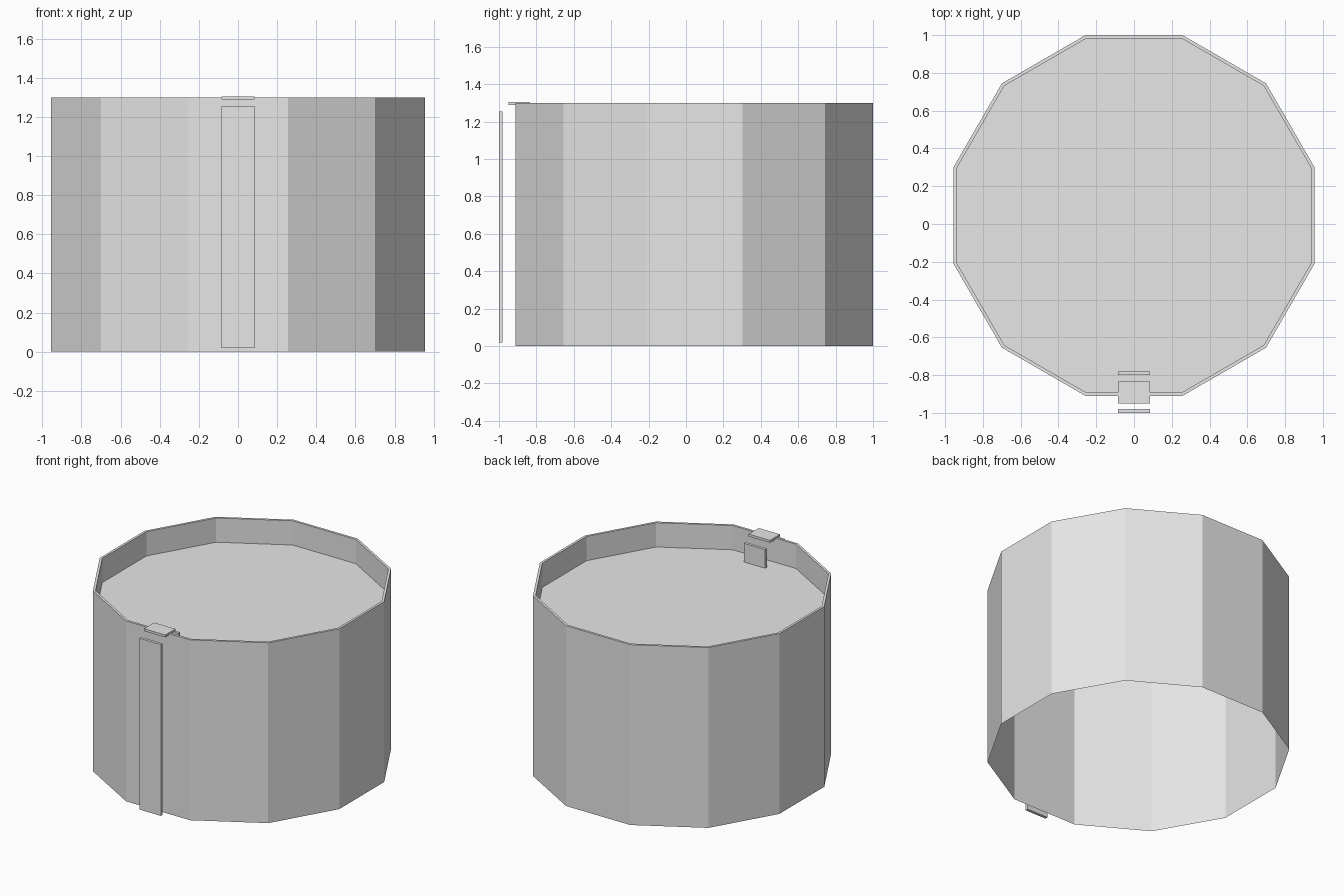
import bpy
import bmesh
from math import sin, cos, pi

cube = bpy.data.objects.get("Cube")
if cube:
    bpy.data.objects.remove(cube, do_unlink=True)

SIDES = 12
CENTRE_Y = 0.045
OUTER_R, INNER_R = 0.989, 0.971
HEIGHT, WATER_Z = 1.30, 1.125

grey = bpy.data.materials.new("light_grey")
grey.use_nodes = True
grey.diffuse_color = (0.8, 0.8, 0.8, 1)
grey.node_tree.nodes["Principled BSDF"].inputs["Base Color"].default_value = (0.8, 0.8, 0.8, 1)


def finish(name, bm):
    mesh = bpy.data.meshes.new(name)
    bm.to_mesh(mesh)
    bm.free()
    mesh.materials.append(grey)
    obj = bpy.data.objects.new(name, mesh)
    bpy.context.collection.objects.link(obj)
    return obj


def ring(bm, radius, z):
    # Twelve-sided ring with a flat side facing the front
    angles = [2 * pi * (i + 0.5) / SIDES for i in range(SIDES)]
    return [bm.verts.new((radius * cos(a), CENTRE_Y + radius * sin(a), z)) for a in angles]


def plate(name, y0, y1, z0, z1, half_width=0.085):
    bm = bmesh.new()
    bmesh.ops.create_cube(bm, size=1)
    bmesh.ops.scale(bm, verts=bm.verts, vec=(2 * half_width, y1 - y0, z1 - z0))
    bmesh.ops.translate(bm, verts=bm.verts, vec=(0, (y0 + y1) / 2, (z0 + z1) / 2))
    return finish(name, bm)


# Pool wall: outer side, thin rim, inner side down to the water; open below
bm = bmesh.new()
rings = [ring(bm, r, z) for r, z in
         ((OUTER_R, 0), (OUTER_R, HEIGHT), (INNER_R, HEIGHT), (INNER_R, WATER_Z))]
for low, high in zip(rings, rings[1:]):
    for i in range(SIDES):
        j = (i + 1) % SIDES
        bm.faces.new((low[i], low[j], high[j], high[i]))
finish("pool_wall", bm)

# Water surface
bm = bmesh.new()
bm.faces.new(ring(bm, INNER_R, WATER_Z))
finish("water_surface", bm)

# Ladder panels outside, over the rim and inside
plate("ladder_outer_panel", -1.0, -0.98, 0.02, 1.255)
plate("ladder_top_step", -0.95, -0.835, 1.288, 1.305)
plate("ladder_inner_panel", -0.80, -0.78, 1.10, 1.26)
